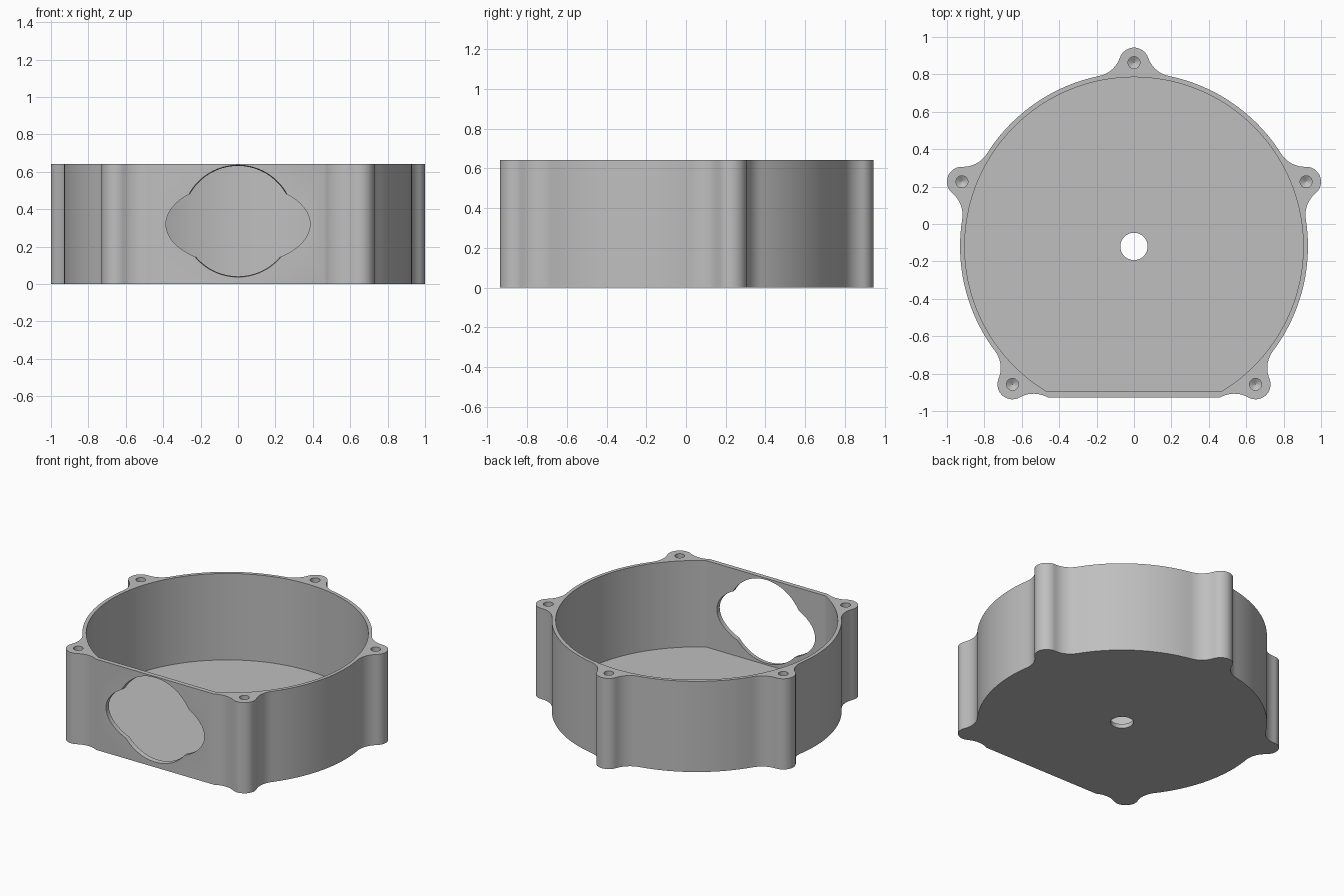
import bpy, bmesh
from math import sin, cos, radians, degrees, atan2, acos, asin, pi
from mathutils import Vector, Matrix

old = bpy.data.objects.get("Cube")
if old:
    bpy.data.objects.remove(old, do_unlink=True)

H, FLOOR = 0.642, 0.03              # total height, floor thickness
CY = -0.12                          # centre of the round body
R_OUT, R_IN = 0.93, 0.905           # wall radii
R_LUG, LUG_DIST, R_FIL = 0.08, 0.983, 0.15
FLAT_IN = -0.895                    # inner face of the flat front wall
LUGS = [-48.6, 20.6, 90, 159.4, 228.6]

grey = bpy.data.materials.new("plain grey")
grey.use_nodes = True
COLOUR = (0.52, 0.52, 0.52, 1)
grey.diffuse_color = COLOUR
grey.node_tree.nodes["Principled BSDF"].inputs["Base Color"].default_value = COLOUR


def arc(cx, cy, rx, a0, a1, n, ry=None):
    """Points on an arc, angles in degrees, both ends included."""
    ry = rx if ry is None else ry
    steps = [radians(a0 + (a1 - a0) * i / n) for i in range(n + 1)]
    return [Vector((cx + rx * cos(a), cy + ry * sin(a))) for a in steps]


def loft(name, rings):
    """Closed solid through rings of equal point count."""
    bm = bmesh.new()
    loops = [[bm.verts.new(p) for p in ring] for ring in rings]
    n = len(loops[0])
    for lo, hi in zip(loops, loops[1:]):
        for i in range(n):
            j = (i + 1) % n
            bm.faces.new((lo[i], lo[j], hi[j], hi[i]))
    bm.faces.new(loops[0][::-1])
    bm.faces.new(loops[-1])
    bmesh.ops.recalc_face_normals(bm, faces=bm.faces)
    mesh = bpy.data.meshes.new(name)
    bm.to_mesh(mesh)
    bm.free()
    mesh.materials.append(grey)
    ob = bpy.data.objects.new(name, mesh)
    bpy.context.collection.objects.link(ob)
    return ob


def prism(name, outline, z0, z1):
    return loft(name, [[(p.x, p.y, z) for p in outline] for z in (z0, z1)])


def cut(target, cutter):
    """Subtract the cutter and remove it."""
    cutter.hide_render = True
    mod = target.modifiers.new("cut", 'BOOLEAN')
    mod.operation, mod.solver, mod.object = 'DIFFERENCE', 'EXACT', cutter
    bpy.context.view_layer.objects.active = target
    bpy.ops.object.modifier_apply(modifier=mod.name)
    bpy.data.objects.remove(cutter, do_unlink=True)


# Lug profile on the +x axis: round nose blended into the body by fillets
d = R_OUT + R_FIL
blend = acos((d * d + LUG_DIST ** 2 - (R_LUG + R_FIL) ** 2) / (2 * d * LUG_DIST))
fx, fy = d * cos(blend), d * sin(blend)
phi = degrees(atan2(fy, fx - LUG_DIST))
blend = degrees(blend)
half = arc(LUG_DIST, 0, R_LUG, 0, phi, 10)
half += arc(fx, fy, R_FIL, phi + 180, blend + 180, 10)[1:]
lug = [Vector((p.x, -p.y)) for p in half[:0:-1]] + half

# Outer outline: lugs joined by arcs, the last gap left straight for the front
centre = Vector((0, CY))
outline = []
for i, t in enumerate(LUGS):
    turn = Matrix.Rotation(radians(t), 2)
    outline += [turn @ p + centre for p in lug]
    if i < len(LUGS) - 1:
        outline += arc(0, CY, R_OUT, t + blend, LUGS[i + 1] - blend, 24)[1:-1]
housing = prism("housing", outline, 0, H)

# Round cavity with a flat front side
a = degrees(asin((FLAT_IN - CY) / R_IN))
cut(housing, prism("cavity_cutter", arc(0, CY, R_IN, a, 180 - a, 120), FLOOR, 1))

# Shaft hole through the floor
cut(housing, prism("shaft_hole_cutter", arc(0, CY, 0.073, 0, 360, 48)[:-1], -0.1, 0.2))

# Blind screw holes with conical ends
for t in LUGS:
    x, y = LUG_DIST * cos(radians(t)), CY + LUG_DIST * sin(radians(t))
    rings = [[(p.x, p.y, z) for p in arc(x, y, r, 0, 360, 24)[:-1]]
             for r, z in ((0.001, 0.4), (0.032, 0.42), (0.032, 0.7))]
    cut(housing, loft("screw_hole_cutter", rings))

# Front opening: a slightly tapered circle crossed by a wide oval
for rx, rz, taper, cz in ((0.303, 0.303, 0.96, 0.336), (0.385, 0.217, 1, 0.32)):
    rings = [[(p.x, y, p.y) for p in arc(0, cz, rx * s, 0, 360, 80, rz * s)[:-1]]
             for y, s in ((-0.96, 1), (-0.86, taper))]
    cut(housing, loft("front_opening_cutter", rings))

bpy.ops.object.select_all(action='DESELECT')
housing.select_set(True)
bpy.context.view_layer.objects.active = housing
bpy.ops.object.shade_smooth_by_angle(angle=radians(30))
